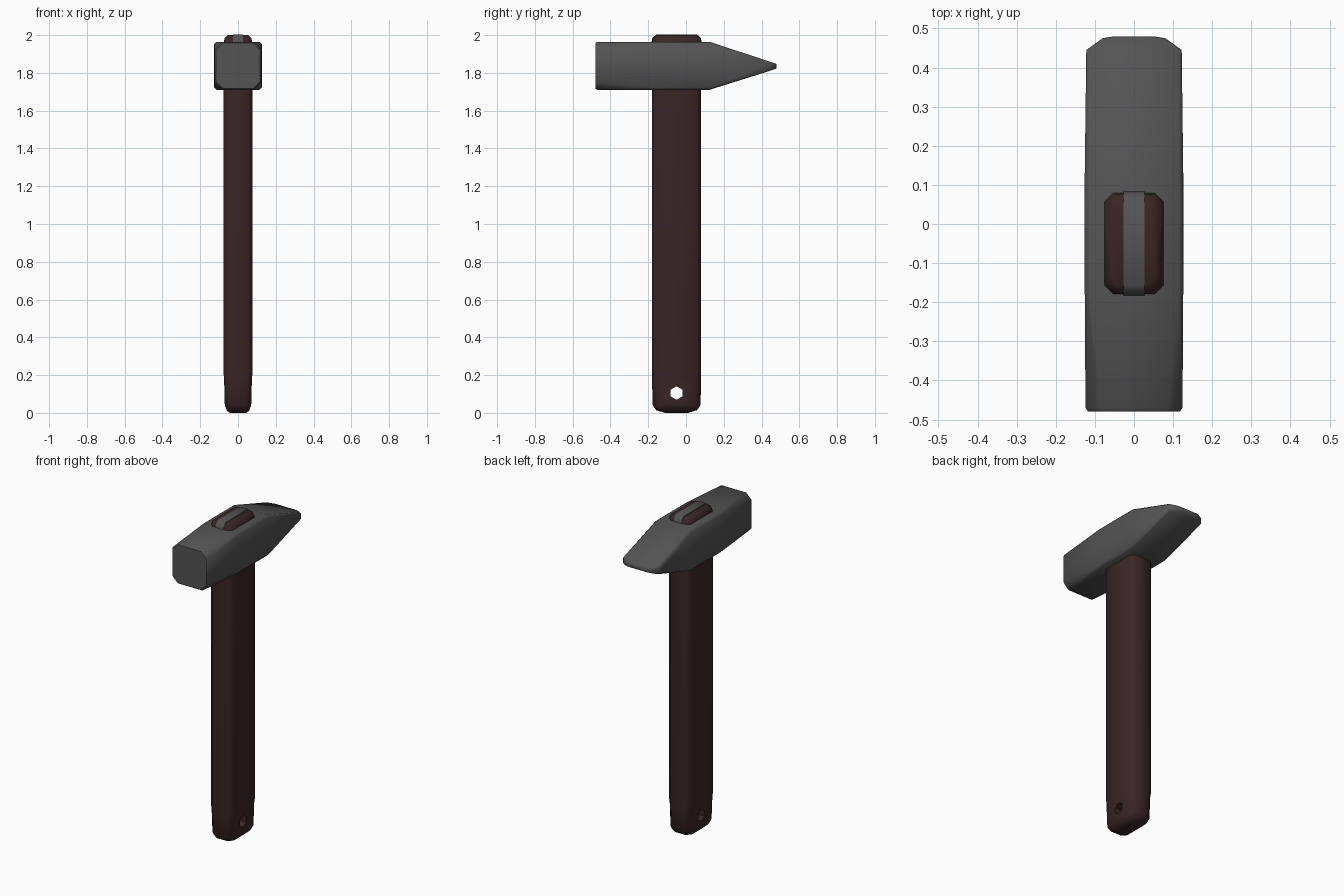
import bpy, bmesh, math

if "Cube" in bpy.data.objects:
    bpy.data.objects.remove(bpy.data.objects["Cube"])


def material(name, rgb):
    m = bpy.data.materials.new(name)
    m.diffuse_color = (*rgb, 1)
    m.use_nodes = True
    m.node_tree.nodes["Principled BSDF"].inputs["Base Color"].default_value = m.diffuse_color
    return m


steel = material("dark steel", (0.088, 0.088, 0.088))
wood = material("dark brown wood", (0.043, 0.019, 0.019))


def octagon(a, b, c, d=None):
    """Rectangle of half sizes a, b with its corners cut by c (and d)."""
    d = c if d is None else d
    return [(a, -b + d), (a, b - d), (a - c, b), (-a + c, b),
            (-a, b - d), (-a, -b + d), (-a + c, -b), (a - c, -b)]


def loft(name, rings, mat):
    bm = bmesh.new()
    vs = [[bm.verts.new(p) for p in r] for r in rings]
    n = len(rings[0])
    for lo, hi in zip(vs, vs[1:]):
        for i in range(n):
            j = (i + 1) % n
            bm.faces.new((lo[i], lo[j], hi[j], hi[i]))
    bm.faces.new(vs[0])
    bm.faces.new(vs[-1])
    bmesh.ops.recalc_face_normals(bm, faces=bm.faces)
    me = bpy.data.meshes.new(name)
    bm.to_mesh(me)
    bm.free()
    me.materials.append(mat)
    ob = bpy.data.objects.new(name, me)
    bpy.context.collection.objects.link(ob)
    return ob


def smooth(ob, deg):
    bpy.ops.object.select_all(action='DESELECT')
    ob.select_set(True)
    bpy.context.view_layer.objects.active = ob
    bpy.ops.object.shade_smooth_by_angle(angle=math.radians(deg))


CY = -0.05  # handle centre in y

# Handle: z, half width, half depth, corner cut
sections = [(0.0, 0.045, 0.060, 0.02), (0.014, 0.060, 0.108, 0.025),
            (0.042, 0.070, 0.127, 0.025), (0.19, 0.074, 0.130, 0.025),
            (0.21, 0.078, 0.130, 0.025), (1.69, 0.078, 0.130, 0.025),
            (1.96, 0.076, 0.130, 0.022), (1.985, 0.070, 0.125, 0.022),
            (2.0, 0.055, 0.105, 0.02)]
handle = loft("handle", [[(x, y + CY, z) for x, y in octagon(a, b, c)]
                         for z, a, b, c in sections], wood)

# Hanging hole through the handle
hexagon = [(0.036 * math.sin(k * math.pi / 3), 0.036 * math.cos(k * math.pi / 3))
           for k in range(6)]
cutter = loft("hole_cutter", [[(x, CY + u, 0.105 + v) for u, v in hexagon]
                              for x in (-0.2, 0.2)], wood)
cutter.hide_render = True
mod = handle.modifiers.new("hole", 'BOOLEAN')
mod.operation = 'DIFFERENCE'
mod.solver = 'EXACT'
mod.object = cutter
bpy.context.view_layer.objects.active = handle
bpy.ops.object.modifier_apply(modifier="hole")
bpy.data.objects.remove(cutter)
smooth(handle, 50)

# Head: y, half width, z centre, half height, corner cut in x, corner cut in z
stations = [(-0.48, 0.117, 1.8375, 0.120, 0.036, 0.036),
            (-0.470, 0.124, 1.8375, 0.127, 0.040, 0.040),
            (-0.17, 0.126, 1.8375, 0.127, 0.012, 0.012),
            (0.125, 0.126, 1.8375, 0.127, 0.012, 0.012),
            (0.445, 0.122, 1.835, 0.024, 0.008, 0.006),
            (0.475, 0.080, 1.835, 0.014, 0.008, 0.005),
            (0.48, 0.050, 1.835, 0.010, 0.008, 0.004)]
head = loft("hammer_head", [[(x, y, zc + z) for x, z in octagon(a, h, c, d)]
                            for y, a, zc, h, c, d in stations], steel)
smooth(head, 50)

# Steel wedge strip driven into the top of the handle
profile = [(-0.133, 1.93), (-0.133, 1.962), (-0.128, 1.986), (-0.107, 2.003),
           (0.107, 2.003), (0.128, 1.986), (0.133, 1.962), (0.133, 1.93)]
wedge = loft("wedge", [[(x, y + CY, z) for y, z in profile]
                       for x in (-0.027, 0.027)], steel)
smooth(wedge, 50)
